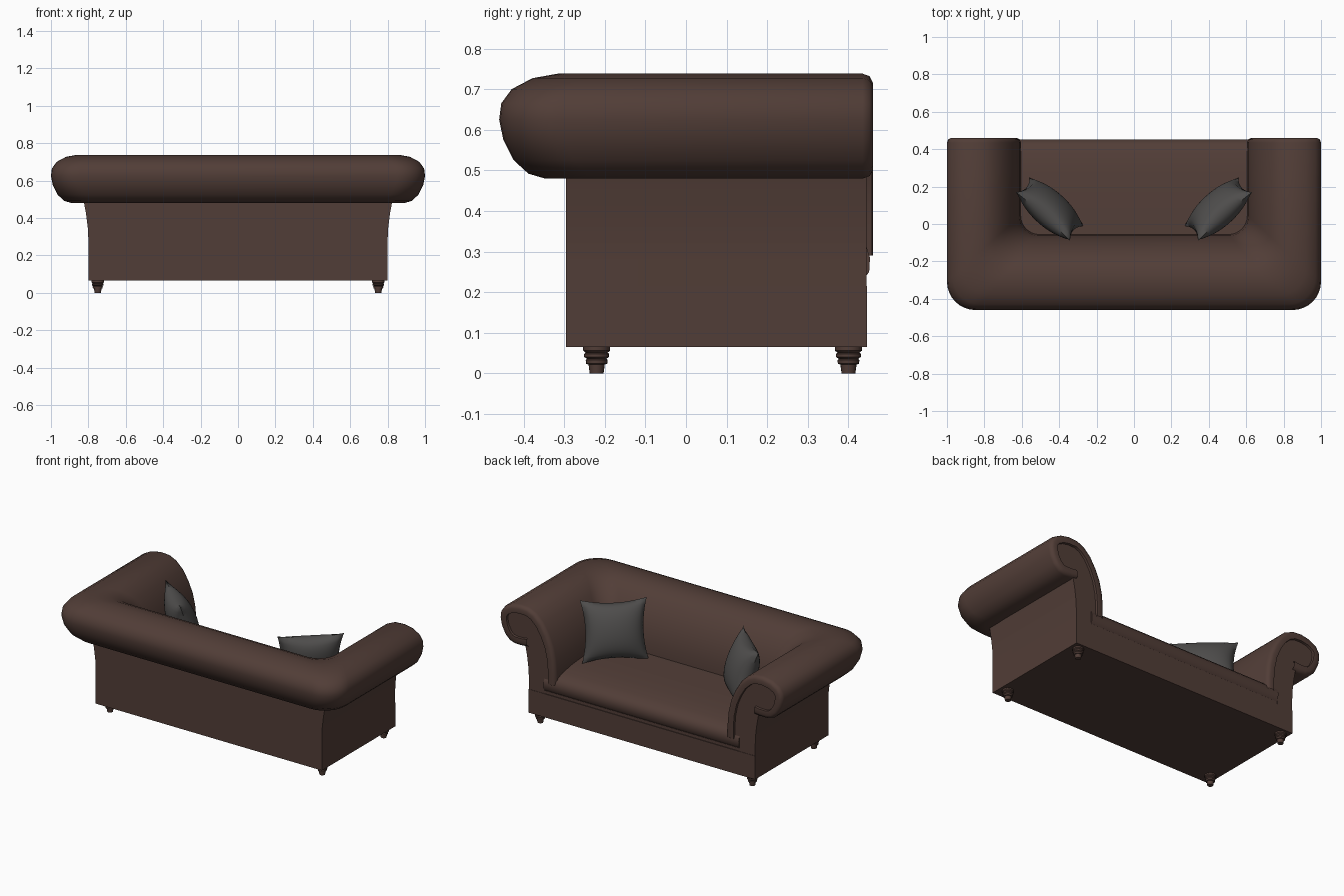
import bpy, bmesh, math
from mathutils import Vector, Matrix

if "Cube" in bpy.data.objects:
    bpy.data.objects.remove(bpy.data.objects["Cube"])


def material(name, rgb):
    m = bpy.data.materials.new(name)
    m.diffuse_color = (*rgb, 1)
    m.use_nodes = True
    m.node_tree.nodes["Principled BSDF"].inputs["Base Color"].default_value = m.diffuse_color
    return m


BROWN = material("brown leather", (0.083, 0.047, 0.038))
GREY = material("grey fabric", (0.078, 0.075, 0.073))


def finish(name, bm, mat, angle=40):
    bmesh.ops.remove_doubles(bm, verts=bm.verts, dist=1e-5)
    bmesh.ops.recalc_face_normals(bm, faces=bm.faces)
    me = bpy.data.meshes.new(name)
    bm.to_mesh(me)
    bm.free()
    ob = bpy.data.objects.new(name, me)
    bpy.context.collection.objects.link(ob)
    me.materials.append(mat)
    bpy.ops.object.select_all(action='DESELECT')
    ob.select_set(True)
    bpy.context.view_layer.objects.active = ob
    bpy.ops.object.shade_smooth_by_angle(angle=math.radians(angle))
    return ob


def loft(bm, rings, closed=False):
    vs = [[bm.verts.new(p) for p in r] for r in rings]
    for a, b in zip(vs, vs[1:]):
        n = len(a)
        for i in range(n if closed else n - 1):
            j = (i + 1) % n
            bm.faces.new((a[i], a[j], b[j], b[i]))
    return vs


def prism(name, start, end, mat):
    """Solid between two matching outlines."""
    bm = bmesh.new()
    vs = loft(bm, [start, end], True)
    bm.faces.new(vs[0])
    bm.faces.new(vs[1])
    return finish(name, bm, mat)


def box(name, lo, hi, mat):
    c = [(lo[0], lo[1]), (hi[0], lo[1]), (hi[0], hi[1]), (lo[0], hi[1])]
    return prism(name, [(x, y, lo[2]) for x, y in c], [(x, y, hi[2]) for x, y in c], mat)


# Rolled cross-section: outward distance from the seat side, height
PROFILE = [(0.005, 0.29), (0.005, 0.37), (0.012, 0.45), (0.03, 0.53), (0.06, 0.60),
           (0.10, 0.665), (0.15, 0.712), (0.20, 0.734), (0.26, 0.738), (0.32, 0.727),
           (0.37, 0.70), (0.395, 0.665), (0.40, 0.625), (0.39, 0.575), (0.365, 0.525),
           (0.33, 0.492), (0.29, 0.48), (0.24, 0.48), (0.20, 0.485)]


def inset(amount):
    out = []
    for i, p in enumerate(PROFILE):
        a, b = PROFILE[max(i - 1, 0)], PROFILE[min(i + 1, len(PROFILE) - 1)]
        t = Vector((b[0] - a[0], b[1] - a[1])).normalized()
        out.append((p[0] + t.y * amount, p[1] - t.x * amount))
    return out


# Rolled arms and back: one continuous sweep with rounded corners and rimmed ends
def end_ring(y, amount, s):
    return [(s * (0.6 + d), y, z) for d, z in inset(amount)]


def corner_ring(angle, s):
    ring = []
    for d, z in PROFILE:
        r = 0.10 + 0.13 * d
        x, y = 0.6 + d - r, -0.05 - d * 1.025 + r
        ring.append((s * (x + r * math.cos(angle)), y - r * math.sin(angle), z))
    return ring


def half(s):
    rings = [end_ring(0.42, 0.055, s), end_ring(0.458, 0.05, s), end_ring(0.46, 0.022, s),
             end_ring(0.452, 0.006, s), end_ring(0.435, 0, s)]
    return rings + [corner_ring(math.pi / 2 * i / 8, s) for i in range(9)]


bm = bmesh.new()
loft(bm, half(1) + half(-1)[::-1])
finish("rolled_arms_and_back", bm, BROWN, 45)

# Base, back wall and arm cores (the core ends are the recessed front panels)
box("base", (-0.8, -0.295, 0.065), (0.8, 0.446, 0.215), BROWN)
box("back_wall", (-0.8, -0.295, 0.065), (0.8, -0.12, 0.52), BROWN)
box("seat_rail", (-0.69, 0.3, 0.215), (0.69, 0.442, 0.235), BROWN)
outline = [(0.6 + d, z) for d, z in inset(0.01)[:-2]]
outline += [(0.825, 0.49), (0.812, 0.42), (0.802, 0.34), (0.8, 0.28), (0.8, 0.065),
            (0.69, 0.065), (0.69, 0.285)]
for s, side in ((1, "right"), (-1, "left")):
    prism(side + "_arm_core", [(s * x, -0.295, z) for x, z in outline],
          [(s * x, 0.444, z) for x, z in outline], BROWN)

# Crowned seat cushion
seat = [(-0.1, 0.225), (0.44, 0.235), (0.451, 0.25), (0.453, 0.285), (0.445, 0.31),
        (0.425, 0.33), (0.38, 0.347), (0.28, 0.365), (0.12, 0.377), (-0.1, 0.382)]
prism("seat_cushion", [(-0.69, y, z) for y, z in seat], [(0.69, y, z) for y, z in seat], BROWN)

# Throw pillows, standing across the corners and leaning back
N = 20
for s, side in ((1, "right"), (-1, "left")):
    bm = bmesh.new()
    lean = Matrix.Rotation(math.radians(-17), 3, 'X')
    turn = Matrix.Rotation(math.radians(42), 3, 'Z')
    for face in (1, -1):
        rings = []
        for i in range(N + 1):
            u = 2 * i / N - 1
            row = []
            for j in range(N + 1):
                v = 2 * j / N - 1
                puff = 0.085 * (max((1 - u * u) * (1 - v * v), 0)) ** 0.55
                x = 0.195 * u * (1 - 0.13 * (1 - v * v) * u * u)
                z = 0.185 * v * (1 - 0.13 * (1 - u * u) * v * v)
                p = turn @ (Matrix.Rotation(math.radians(17), 3, 'X') @ Vector((x, face * puff, z)))
                row.append((s * (p.x + 0.45), p.y + 0.08, p.z + 0.545))
            rings.append(row)
        loft(bm, rings)
    finish(side + "_pillow", bm, GREY, 60)

# Turned feet
foot = [(0.017, 0), (0.02, 0.022), (0.026, 0.024), (0.027, 0.033), (0.024, 0.036),
        (0.031, 0.041), (0.031, 0.048), (0.027, 0.051), (0.033, 0.056), (0.033, 0.066)]
for fx in (-0.75, 0.75):
    for fy in (-0.22, 0.40):
        bm = bmesh.new()
        vs = loft(bm, [[(fx + r * math.cos(k * math.tau / 16), fy + r * math.sin(k * math.tau / 16), z)
                        for k in range(16)] for r, z in foot], True)
        bm.faces.new(vs[0])
        bm.faces.new(vs[-1])
        finish("foot", bm, BROWN, 35)
